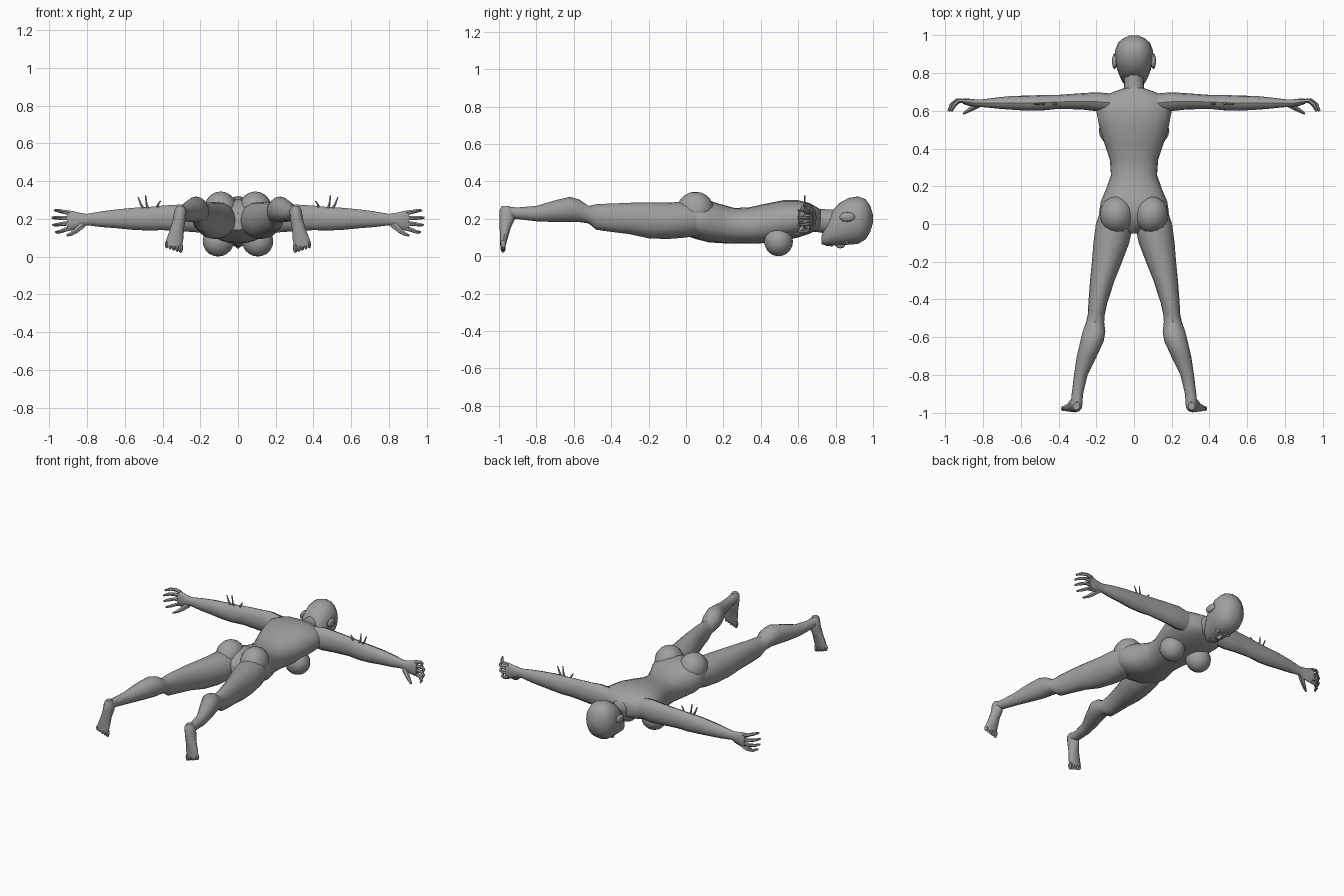
import bpy, bmesh, math
from mathutils import Vector, Matrix

skin = bpy.data.materials.new("plain grey")
skin.diffuse_color = (0.35, 0.35, 0.35, 1)


def finish(name, bm, mirror):
    bmesh.ops.recalc_face_normals(bm, faces=bm.faces[:])
    me = bpy.data.meshes.new(name)
    bm.to_mesh(me)
    bm.free()
    me.materials.append(skin)
    me.shade_smooth()
    me.set_sharp_from_angle(angle=math.radians(40))
    ob = bpy.data.objects.new(name, me)
    bpy.context.collection.objects.link(ob)
    if mirror:
        ob.modifiers.new("mirror", 'MIRROR')
    return ob


def bridge(bm, rings):
    n = len(rings[0])
    for a, b in zip(rings, rings[1:]):
        for i in range(n):
            j = (i + 1) % n
            bm.faces.new((a[i], a[j], b[j], b[i]))
    bm.faces.new(rings[0])
    bm.faces.new(rings[-1])


def loft(name, axis, rings, mirror=False, sides=16, power=1.0):
    """Rings are (position on axis, centre u, centre v, half u, half v)."""
    def curve(t):
        return math.copysign(abs(t) ** power, t)
    bm = bmesh.new()
    loops = []
    for p, cu, cv, hu, hv in rings:
        loop = []
        for i in range(sides):
            a = 2 * math.pi * i / sides
            co = [cu + hu * curve(math.cos(a)), cv + hv * curve(math.sin(a))]
            co.insert(axis, p)
            loop.append(bm.verts.new(co))
        loops.append(loop)
    bridge(bm, loops)
    return finish(name, bm, mirror)


def ball(name, c, r, mirror=False, u=16, v=10):
    bm = bmesh.new()
    bmesh.ops.create_uvsphere(bm, u_segments=u, v_segments=v, radius=1,
                              matrix=Matrix.Translation(c) @ Matrix.Diagonal((*r, 1)))
    return finish(name, bm, mirror)


def tube(name, pts, radii, sides=6):
    bm = bmesh.new()
    pts = [Vector(p) for p in pts]
    loops = []
    for i, p in enumerate(pts):
        d = (pts[min(i + 1, len(pts) - 1)] - pts[max(i - 1, 0)]).normalized()
        u = d.orthogonal().normalized() if i == 0 else (u - d * u.dot(d)).normalized()
        w = d.cross(u)
        loops.append([bm.verts.new(p + radii[i] * (u * math.cos(t) + w * math.sin(t)))
                      for t in (2 * math.pi * k / sides for k in range(sides))])
    bridge(bm, loops)
    return finish(name, bm, True)


def body_rings(rows):
    """(y, half width, z low, z high) to loft rings centred on x = 0."""
    return [(y, 0, (lo + hi) / 2, w, (hi - lo) / 2) for y, w, lo, hi in rows]


X, Y, Z = 0, 1, 2

# torso, lying face down
loft("torso", Y, body_rings([
    (-.05, .04, .14, .23), (0, .16, .11, .285), (.06, .185, .09, .305),
    (.12, .176, .075, .30), (.18, .15, .07, .28), (.26, .122, .068, .258),
    (.34, .128, .068, .262), (.42, .155, .07, .28), (.52, .185, .085, .30),
    (.60, .20, .10, .30), (.66, .19, .12, .285), (.70, .11, .14, .262),
    (.72, .05, .15, .25)]), sides=20, power=.88)
ball("buttock", (.092, .05, .245), (.09, .10, .1), True)
ball("breast", (.105, .495, .08), (.082, .077, .08), True)

# neck and head
loft("neck", Y, body_rings([
    (.66, .075, .13, .27), (.70, .055, .13, .255), (.76, .053, .12, .25), (.82, .053, .12, .25)]))
loft("head", Y, body_rings([
    (.725, .03, .065, .11), (.75, .06, .056, .17), (.78, .075, .056, .24),
    (.82, .09, .058, .285), (.87, .1, .062, .312), (.92, .1, .066, .32),
    (.96, .085, .09, .305), (.985, .055, .13, .27), (1.0, .02, .18, .22)]), power=.9)
ball("ear", (.103, .862, .21), (.014, .042, .026), True, 10, 6)
ball("nose", (0, .825, .06), (.014, .026, .018), u=8, v=6)
ball("lips", (0, .778, .06), (.026, .01, .009), u=8, v=6)
ball("eye", (.04, .86, .075), (.018, .011, .014), True, 10, 6)

# arms stretched sideways
loft("arm", X, [
    (.10, .64, .205, .05, .065), (.20, .648, .205, .05, .078), (.28, .65, .205, .043, .072),
    (.40, .647, .205, .037, .065), (.48, .643, .2, .041, .062), (.56, .64, .2, .04, .058),
    (.64, .642, .2, .037, .05), (.72, .641, .198, .03, .042), (.80, .64, .196, .021, .03),
    (.84, .64, .192, .02, .04), (.88, .646, .19, .019, .052), (.905, .65, .19, .014, .05)],
    mirror=True, sides=12)

# fingers, fanned and curled
for k in range(4):
    z0, z1 = .15 + .027 * k, .13 + .038 * k
    reach = (-.018, -.003, 0, -.012)[k]
    tube("finger", [(.89, .65, z0), (.94 + reach, .654, (z0 + z1) / 2),
                    (.967 + reach, .632, z1), (.984 + reach, .598, z1)],
         [.013, .011, .010, .006])
tube("thumb", [(.82, .635, .17), (.855, .615, .14), (.88, .6, .122), (.905, .584, .112)],
     [.018, .015, .011, .006])

# thin prongs rising from the elbows
for x0, x1, z1 in ((.43, .41, .295), (.47, .49, .325), (.49, .53, .315)):
    tube("elbow_prong", [(x0, .64, .24), ((x0 + x1) / 2 + .004, .635, .275), (x1, .635, z1)],
         [.009, .006, .003])

# spread legs
loft("leg", Y, [
    (.08, .10, .2, .075, .085), (0, .103, .195, .099, .095), (-.1, .12, .19, .095, .098),
    (-.2, .143, .192, .08, .096), (-.3, .168, .202, .065, .084), (-.42, .192, .207, .05, .074),
    (-.48, .2, .21, .045, .068), (-.52, .206, .222, .048, .047), (-.57, .212, .243, .06, .06),
    (-.62, .222, .25, .062, .068), (-.7, .25, .241, .053, .058), (-.8, .282, .228, .036, .041),
    (-.9, .3, .23, .03, .031), (-.955, .304, .235, .03, .03)], mirror=True)

# feet hanging down
loft("foot", Z, [
    (.268, .305, -.965, .018, .02), (.245, .305, -.957, .032, .04), (.2, .31, -.956, .034, .042),
    (.15, .322, -.967, .036, .029), (.09, .335, -.975, .045, .02), (.055, .341, -.979, .045, .014)],
    mirror=True, sides=12)
for k in range(5):
    ball("toe", (.304 + .0185 * k, -.978, .048 + .004 * k),
         (.013 - .001 * k, .014, .029 - .002 * k), True, 8, 6)
